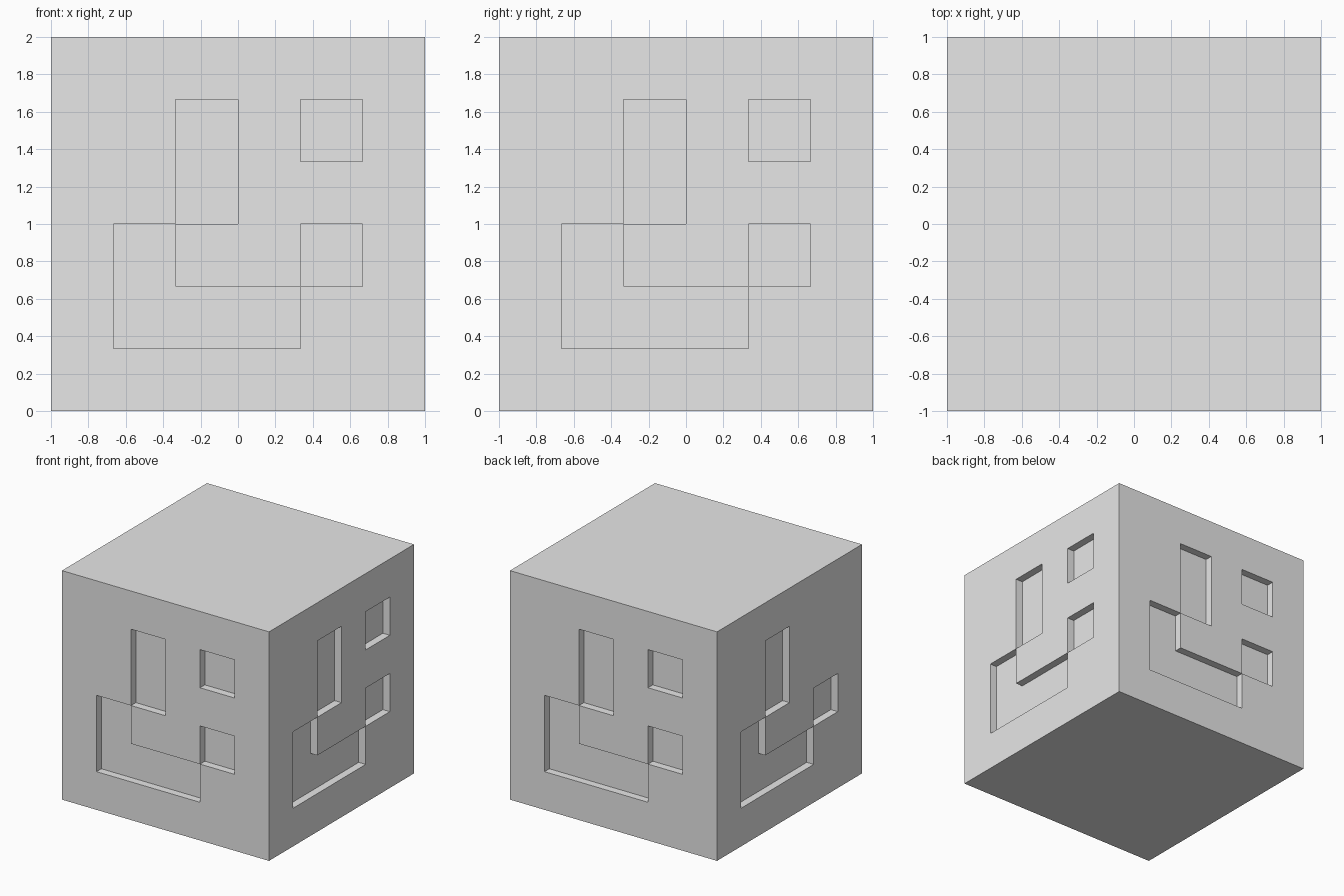
import bpy, bmesh
from mathutils import Vector

default = bpy.data.objects.get("Cube")
if default:
    bpy.data.objects.remove(default, do_unlink=True)

GRID = 6            # cells along each edge of the block
CELL = 2 / GRID
DEPTH = 0.067       # how far the panels are sunk
UP = Vector((0, 0, 1))

# Sunken panels as (column, row) cells, counted from the lower left of a side
TALL_EYE = [(2, 3), (2, 4)]
SMALL_EYE = [(4, 4)]
MOUTH = [(1, 1), (1, 2), (2, 1), (3, 1)]
MOUTH_CORNER = [(4, 2)]
FULL_FACE = [TALL_EYE, SMALL_EYE, MOUTH, MOUTH_CORNER]
WINKING_FACE = [TALL_EYE, MOUTH, MOUTH_CORNER]

SIDES = [
    (Vector((0, -1, 0)), FULL_FACE),
    (Vector((1, 0, 0)), FULL_FACE),
    (Vector((0, 1, 0)), FULL_FACE),
    (Vector((-1, 0, 0)), WINKING_FACE),
]


def cell_faces(bm, normal):
    """Map (column, row) to the grid faces lying on one side of the block."""
    across = UP.cross(normal)
    cells = {}
    for face in bm.faces:
        centre = face.calc_center_median()
        if centre.dot(normal) > 0.999:
            column = int((centre.dot(across) + 1) / CELL)
            row = int((centre.z + 1) / CELL)
            cells[column, row] = face
    return cells


def sink(bm, faces, normal):
    """Push a panel of faces straight into the block."""
    result = bmesh.ops.extrude_face_region(bm, geom=faces)
    verts = [g for g in result["geom"] if isinstance(g, bmesh.types.BMVert)]
    bmesh.ops.translate(bm, verts=verts, vec=-normal * DEPTH)
    leftover = [f for f in faces if f.is_valid]
    if leftover:
        bmesh.ops.delete(bm, geom=leftover, context="FACES_ONLY")


# Block divided into a grid of cells
bm = bmesh.new()
bmesh.ops.create_cube(bm, size=2)
bmesh.ops.subdivide_edges(bm, edges=bm.edges[:], cuts=GRID - 1, use_grid_fill=True)

# Sunken face on each of the four sides
for normal, panels in SIDES:
    cells = cell_faces(bm, normal)
    for panel in panels:
        sink(bm, [cells[key] for key in panel], normal)

# Merge flat cells back into clean faces and stand the block on the ground
bmesh.ops.recalc_face_normals(bm, faces=bm.faces[:])
bmesh.ops.translate(bm, verts=bm.verts[:], vec=UP)

mesh = bpy.data.meshes.new("carved_block")
bm.to_mesh(mesh)
bm.free()
block = bpy.data.objects.new("carved_block", mesh)
bpy.context.collection.objects.link(block)

# Plain grey over the whole block
grey = bpy.data.materials.new("light_grey")
grey.use_nodes = True
colour = (0.8, 0.8, 0.8, 1)
grey.diffuse_color = colour
grey.node_tree.nodes["Principled BSDF"].inputs["Base Color"].default_value = colour
mesh.materials.append(grey)
